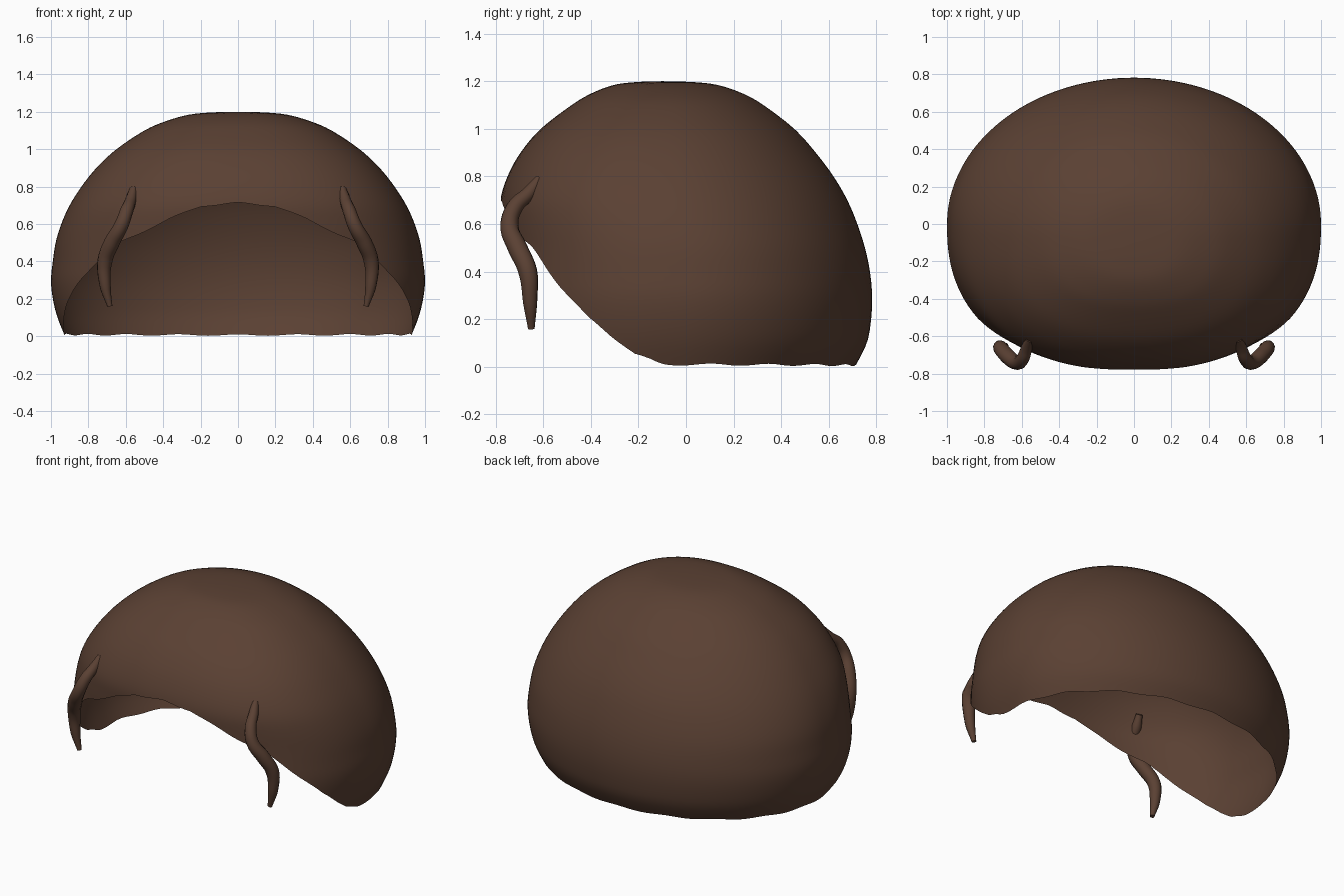
import bpy, bmesh, math

if "Cube" in bpy.data.objects:
    bpy.data.objects.remove(bpy.data.objects["Cube"])

brown = bpy.data.materials.new("dark brown hair")
brown.diffuse_color = (0.103, 0.052, 0.033, 1)
brown.use_nodes = True
brown.node_tree.nodes["Principled BSDF"].inputs["Base Color"].default_value = brown.diffuse_color

# Cap cross-sections from crown to hem: height, half width, front depth, back depth
RINGS = [(1.2, 0, 0.1, -0.1), (1.197, 0.13, 0.2, 0.02), (1.185, 0.26, 0.3, 0.13),
         (1.15, 0.385, 0.395, 0.235),
         (1.1, 0.50, 0.48, 0.325), (1.0, 0.65, 0.61, 0.455), (0.9, 0.757, 0.695, 0.545),
         (0.8, 0.837, 0.75, 0.62), (0.7, 0.90, 0.78, 0.678), (0.6, 0.945, 0.78, 0.72),
         (0.5, 0.975, 0.775, 0.752), (0.4, 0.99, 0.78, 0.773), (0.3, 1.0, 0.785, 0.782),
         (0.2, 0.99, 0.785, 0.778), (0.1, 0.965, 0.78, 0.76), (0.0, 0.925, 0.76, 0.71)]
FIRST = 4  # index of the ring at 1.1; even 0.1 steps from there down
# Hem height by angle away from the front (degrees)
HEM = [(0, 0.71), (12, 0.70), (23, 0.62), (38, 0.50), (43, 0.435), (53, 0.305),
       (60, 0.205), (68, 0.125), (75, 0.06), (84, 0.015), (180, 0.01)]


def ring_at(u):
    """Smooth (Catmull-Rom) section at fractional index u."""
    n = len(RINGS) - 1
    i = min(int(u), n - 1)
    t = u - i
    p0, p1, p2, p3 = (RINGS[max(0, min(n, k))] for k in (i - 1, i, i + 1, i + 2))
    return [0.5 * (2 * b + (c - a) * t + (2 * a - 5 * b + 4 * c - d) * t * t
                   + (3 * b - a - 3 * c + d) * t ** 3)
            for a, b, c, d in zip(p0, p1, p2, p3)]


def hem_height(deg):
    for (a, za), (b, zb) in zip(HEM, HEM[1:]):
        if deg <= b:
            z = za + (zb - za) * (deg - a) / (b - a)
            return max(0.0, z + 0.006 * math.cos(math.radians(deg * 18)))
    return 0.0


# Open hair cap, squarer at the front than at the back
COLS, ROWS = 144, 44
bm = bmesh.new()
pole = bm.verts.new((0, -0.1, 1.2))
grid = []
for c in range(COLS):
    a = 2 * math.pi * c / COLS
    deg = math.degrees(a)
    s, k = math.sin(a), math.cos(a)
    n = 2.38 if k > 0 else 2.0
    rad = (abs(s) ** n + abs(k) ** n) ** (-1 / n)
    u_end = FIRST + (1.1 - hem_height(min(deg, 360 - deg))) * 10
    col = []
    for r in range(1, ROWS + 1):
        z, w, f, b = ring_at(u_end * r / ROWS)
        x = w * s * rad
        y = (b - f) / 2 - (b + f) / 2 * k * rad
        col.append(bm.verts.new((x, y, z)))
    grid.append(col)
for c in range(COLS):
    p, q = grid[c], grid[(c + 1) % COLS]
    bm.faces.new((pole, p[0], q[0]))
    for r in range(ROWS - 1):
        bm.faces.new((p[r], p[r + 1], q[r + 1], q[r]))
bmesh.ops.recalc_face_normals(bm, faces=bm.faces)
if max(bm.faces, key=lambda f: f.calc_center_median().z).normal.z < 0:
    bmesh.ops.reverse_faces(bm, faces=bm.faces)
me = bpy.data.meshes.new("hair_cap")
bm.to_mesh(me)
bm.free()
me.materials.append(brown)
me.shade_smooth()
bpy.context.collection.objects.link(bpy.data.objects.new("hair_cap", me))

# Loose strands at the temples: x, y, z, radius
STRAND = [(0.557, -0.615, 0.79, 0.02), (0.573, -0.66, 0.73, 0.03), (0.595, -0.72, 0.67, 0.035),
          (0.625, -0.742, 0.59, 0.038), (0.675, -0.708, 0.50, 0.042), (0.712, -0.665, 0.40, 0.04),
          (0.71, -0.655, 0.27, 0.03), (0.685, -0.65, 0.16, 0.014)]
for side, name in ((1, "right_strand"), (-1, "left_strand")):
    cu = bpy.data.curves.new(name, 'CURVE')
    cu.dimensions = '3D'
    cu.bevel_depth = 1
    cu.bevel_resolution = 4
    cu.use_fill_caps = True
    cu.resolution_u = 6
    sp = cu.splines.new('BEZIER')
    sp.bezier_points.add(len(STRAND) - 1)
    for bp, (x, y, z, rad) in zip(sp.bezier_points, STRAND):
        bp.co = (side * x, y, z)
        bp.radius = rad
        bp.handle_left_type = bp.handle_right_type = 'AUTO'
    cu.materials.append(brown)
    ob = bpy.data.objects.new(name, cu)
    bpy.context.collection.objects.link(ob)
    bpy.ops.object.select_all(action='DESELECT')
    ob.select_set(True)
    bpy.context.view_layer.objects.active = ob
    bpy.ops.object.convert(target='MESH')
    bpy.ops.object.shade_smooth_by_angle(angle=math.radians(50))
